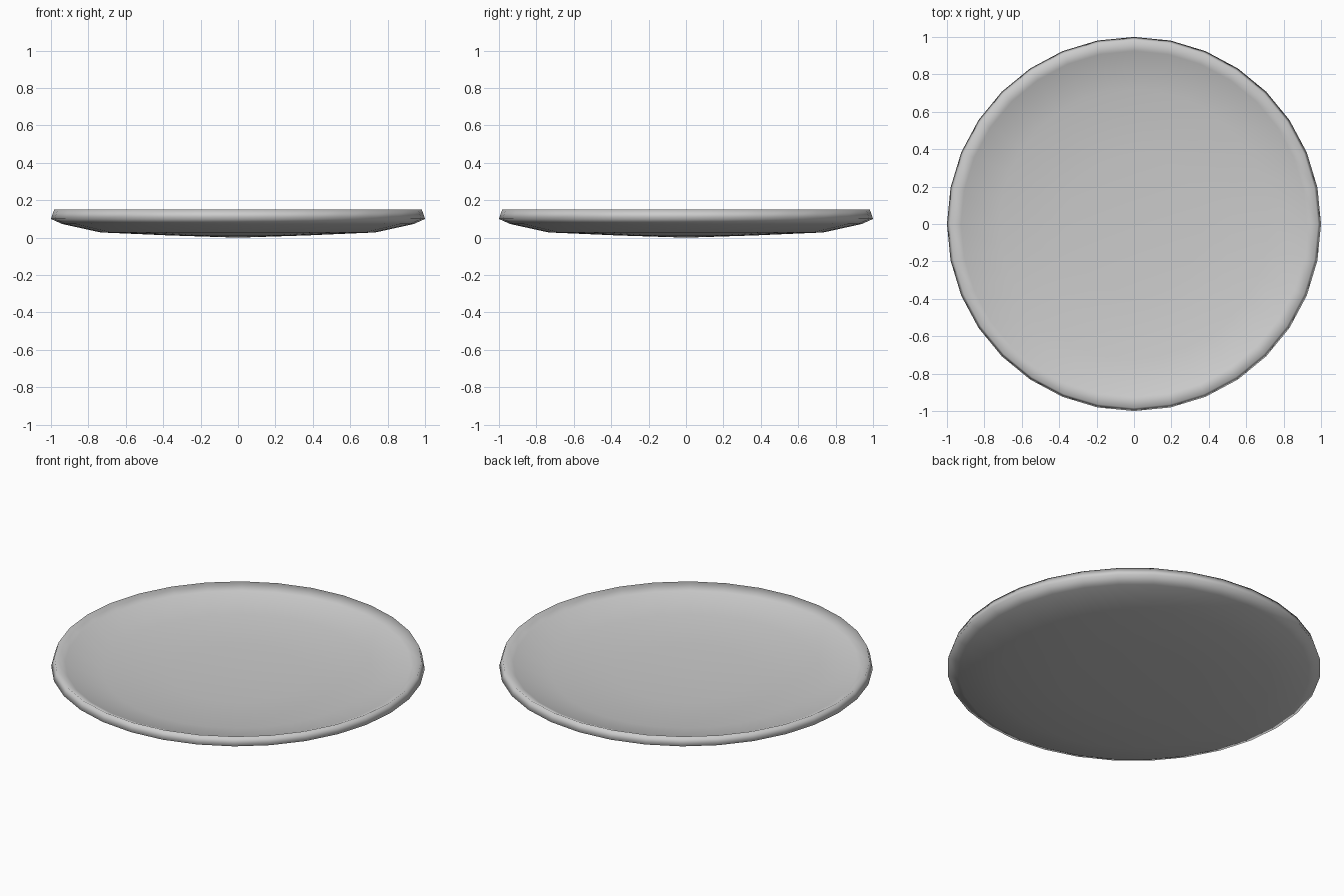
import bpy, bmesh, math

if "Cube" in bpy.data.objects:
    bpy.data.objects.remove(bpy.data.objects["Cube"])

SIDES = 32
# Closed plate profile (radius, height): underside, rim, then the dished top
PROFILE = [(0.0, 0.0), (0.37, 0.012), (0.735, 0.028), (0.94, 0.073), (1.0, 0.10),
           (0.983, 0.15), (0.925, 0.122), (0.722, 0.078), (0.37, 0.062), (0.0, 0.05)]


def lathe(name, profile, sides):
    bm = bmesh.new()
    rings = []
    for r, z in profile:
        if r == 0:
            rings.append([bm.verts.new((0, 0, z))] * sides)
        else:
            rings.append([bm.verts.new((r * math.cos(a), r * math.sin(a), z))
                          for a in (2 * math.pi * i / sides for i in range(sides))])
    for low, high in zip(rings, rings[1:]):
        for i in range(sides):
            j = (i + 1) % sides
            corners = list(dict.fromkeys((low[i], low[j], high[j], high[i])))
            bm.faces.new(corners).smooth = True
    bmesh.ops.recalc_face_normals(bm, faces=bm.faces)
    mesh = bpy.data.meshes.new(name)
    bm.to_mesh(mesh)
    bm.free()
    obj = bpy.data.objects.new(name, mesh)
    bpy.context.collection.objects.link(obj)
    return obj


# Shallow round plate, smooth all over
lathe("plate", PROFILE, SIDES)
